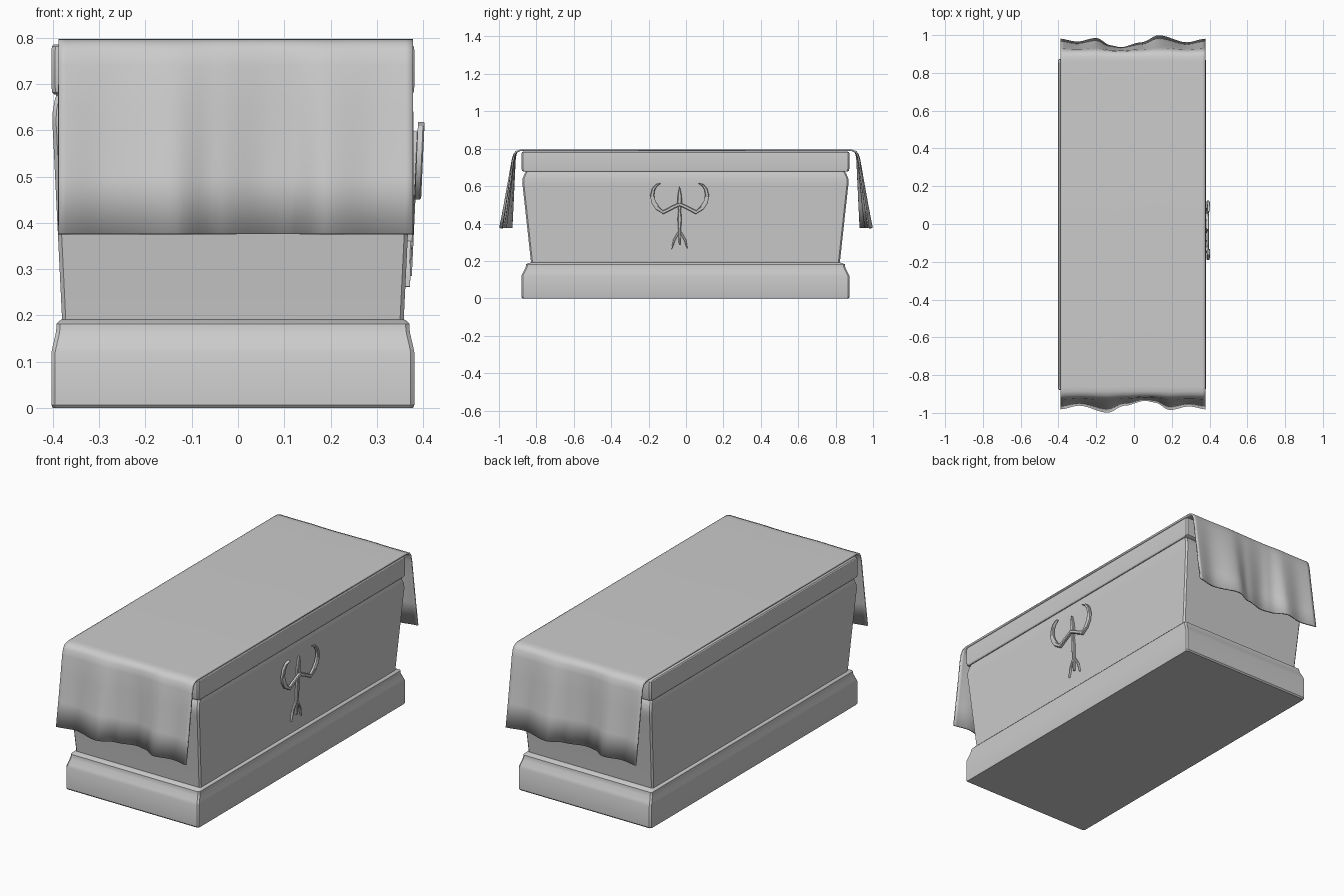
import bpy, math
from mathutils import Vector

if "Cube" in bpy.data.objects:
    bpy.data.objects.remove(bpy.data.objects["Cube"])

CX, HX, HY = -0.011, 0.392, 0.877   # body centre and half sizes


def make(name, verts, faces, angle=30):
    mesh = bpy.data.meshes.new(name)
    mesh.from_pydata(verts, [], faces)
    mesh.update()
    ob = bpy.data.objects.new(name, mesh)
    bpy.context.collection.objects.link(ob)
    bpy.ops.object.select_all(action='DESELECT')
    ob.select_set(True)
    bpy.context.view_layer.objects.active = ob
    bpy.ops.object.mode_set(mode='EDIT')
    bpy.ops.mesh.select_all(action='SELECT')
    bpy.ops.mesh.normals_make_consistent(inside=False)
    bpy.ops.object.mode_set(mode='OBJECT')
    bpy.ops.object.shade_smooth_by_angle(angle=math.radians(angle))
    return ob


def skin(rings):
    """Join equal closed rings into a capped solid."""
    n = len(rings[0])
    faces = [(i * n + j, i * n + (j + 1) % n, (i + 1) * n + (j + 1) % n, (i + 1) * n + j)
             for i in range(len(rings) - 1) for j in range(n)]
    last = (len(rings) - 1) * n
    faces += [tuple(reversed(range(n))), tuple(range(last, last + n))]
    return [v for r in rings for v in r], faces


def block(name, profile, c=0.008):
    """Rectangular moulding with chamfered corners from (scale, z) pairs."""
    rings = []
    for s, z in profile:
        x, y = HX * s, HY * s
        plan = [(x - c, -y), (x, c - y), (x, y - c), (x - c, y),
                (c - x, y), (-x, y - c), (-x, c - y), (c - x, -y)]
        rings.append([(CX + px, py - 0.003, z) for px, py in plan])
    return make(name, *skin(rings))


# Stone body: plinth, tapered chest and lid
block("plinth", [(0.993, 0), (1, 0.007), (1, 0.12), (0.992, 0.135), (0.977, 0.16),
                 (0.973, 0.172), (0.972, 0.182), (0.958, 0.188), (0.94, 0.192)])
block("chest", [(0.94, 0.18), (0.991, 0.59), (0.995, 0.615), (0.993, 0.64),
                (0.982, 0.665), (0.974, 0.675), (0.974, 0.69)])
block("lid", [(0.985, 0.677), (0.996, 0.682), (1, 0.695), (1, 0.772),
              (0.997, 0.781), (0.988, 0.785)])

# Cloth: runs over the lid and hangs in folds at both ends
X0, X1 = -0.388, 0.378
HEM = [(-0.39, 0.981), (-0.29, 0.962), (-0.14, 0.999), (-0.05, 0.962), (0.06, 0.936),
       (0.11, 0.945), (0.19, 0.985), (0.29, 0.966), (0.39, 0.982)]


def hem(x):
    for (a, p), (b, q) in zip(HEM, HEM[1:]):
        if x <= b:
            t = max(0, (x - a) / (b - a))
            return p + (q - p) * t * t * (3 - 2 * t)
    return HEM[-1][1]


# (distance from centre, z, share of the hem fold)
DRAPE = [(0.86, 0.797, 0), (0.885, 0.796, 0.02), (0.903, 0.788, 0.08),
         (0.911, 0.772, 0.14), (0.914, 0.74, 0.22), (0.914, 0.65, 0.4),
         (0.914, 0.5, 0.72), (0.914, 0.376, 1)]
N = 48
rows = []
for side in (-1, 1):
    part = []
    for d, z, f in DRAPE:
        row = []
        for i in range(N + 1):
            x = X0 + (X1 - X0) * i / N
            fold = hem(x if side < 0 else -0.01 - x) - 0.914
            row.append((x, side * (d + f * fold), z))
        part.append(row)
    rows += part[::-1] if side < 0 else part
W = N + 1
faces = [(r * W + i, r * W + i + 1, (r + 1) * W + i + 1, (r + 1) * W + i)
         for r in range(len(rows) - 1) for i in range(N)]
cloth = make("cloth", [v for r in rows for v in r], faces, 50)
mod = cloth.modifiers.new("thickness", 'SOLIDIFY')
mod.thickness = 0.008
up = sum(p.normal.z for p in cloth.data.polygons) > 0
mod.offset = -1 if up else 1


# Emblem on the right side, following the slope of the wall
def wall(z):
    return 0.357 + (z - 0.19) * 0.047


def ribbon(name, pts, inner, outer):
    """Flat bar along (y, z, width) points, raised from the wall."""
    rings = []
    for i, (y, z, w) in enumerate(pts):
        a, b = pts[max(i - 1, 0)], pts[min(i + 1, len(pts) - 1)]
        t = Vector((b[0] - a[0], b[1] - a[1])).normalized()
        ny, nz = -t.y * w / 2, t.x * w / 2
        ring = []
        for k, off in ((1, inner), (1, outer - 0.003), (0.6, outer),
                       (-0.6, outer), (-1, outer - 0.003), (-1, inner)):
            ring.append((wall(z) + off, y + ny * k, z + nz * k))
        rings.append(ring)
    return make(name, *skin(rings))


CY = -0.034
HORN = [(0, 0.503, 0.018), (0.03, 0.49, 0.018), (0.088, 0.46, 0.02), (0.118, 0.481, 0.023),
        (0.14, 0.515, 0.024), (0.147, 0.55, 0.021), (0.14, 0.583, 0.017),
        (0.124, 0.605, 0.012), (0.1, 0.616, 0.004)]
TOE = [(0.002, 0.36, 0.009), (0.016, 0.335, 0.012), (0.03, 0.31, 0.011),
       (0.036, 0.285, 0.008), (0.042, 0.262, 0.002)]
for s, label in ((-1, "front"), (1, "back")):
    ribbon("emblem_horn_" + label, [(CY + s * y, z, w) for y, z, w in HORN], 0.012, 0.026)
    ribbon("emblem_toe_" + label, [(CY + s * y, z, w) for y, z, w in TOE], -0.004, 0.011)
ribbon("emblem_stem", [(CY, 0.597, 0.003), (CY, 0.555, 0.02), (CY, 0.515, 0.026),
                       (CY, 0.47, 0.014), (CY, 0.425, 0.022), (CY, 0.38, 0.016),
                       (CY, 0.345, 0.012), (CY, 0.285, 0.009)], -0.004, 0.014)
